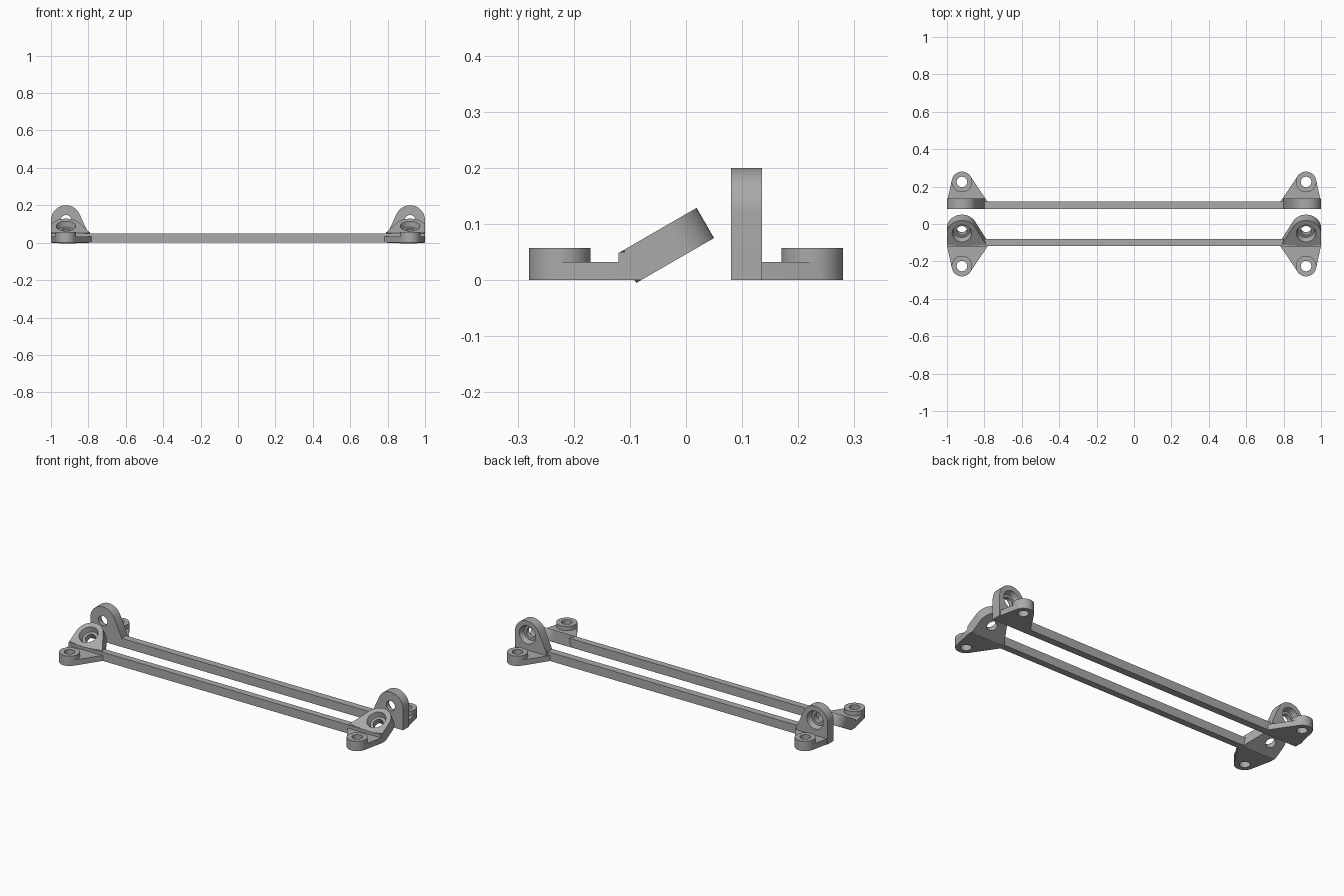
import bpy, bmesh
from math import cos, sin, pi, radians
from mathutils import Matrix, Vector

cube = bpy.data.objects.get("Cube")
if cube:
    bpy.data.objects.remove(cube, do_unlink=True)

grey = bpy.data.materials.new("plain grey")
grey.use_nodes = True
colour = (0.4, 0.4, 0.4, 1)
grey.diffuse_color = colour
grey.node_tree.nodes["Principled BSDF"].inputs["Base Color"].default_value = colour

END_X = 0.92      # x of every screw axis
HOLE = 0.028      # radius of every through hole


def ring(v, r, n, steps=64):
    return [(END_X + r * cos(2 * pi * i / steps), v + r * sin(2 * pi * i / steps), n)
            for i in range(steps)]


def hull(name, points, frame=Matrix()):
    """Convex solid around the points, placed by a frame."""
    bm = bmesh.new()
    for p in points:
        bm.verts.new(frame @ Vector(p))
    res = bmesh.ops.convex_hull(bm, input=bm.verts[:])
    loose = [v for v in bm.verts if not v.link_faces]
    bmesh.ops.delete(bm, geom=loose, context='VERTS')
    bmesh.ops.dissolve_limit(bm, angle_limit=radians(0.5),
                             verts=bm.verts[:], edges=bm.edges[:])
    bmesh.ops.recalc_face_normals(bm, faces=bm.faces[:])
    mesh = bpy.data.meshes.new(name)
    bm.to_mesh(mesh)
    bm.free()
    mesh.materials.append(grey)
    obj = bpy.data.objects.new(name, mesh)
    bpy.context.collection.objects.link(obj)
    return obj


def activate(obj):
    bpy.ops.object.select_all(action='DESELECT')
    obj.select_set(True)
    bpy.context.view_layer.objects.active = obj


def combine(obj, other, operation):
    mod = obj.modifiers.new("combine", 'BOOLEAN')
    mod.operation, mod.solver, mod.object = operation, 'EXACT', other
    activate(obj)
    bpy.ops.object.modifier_apply(modifier=mod.name)
    bpy.data.objects.remove(other, do_unlink=True)


def finish(obj):
    """Mirror to the other end and smooth the round walls."""
    mod = obj.modifiers.new("mirror", 'MIRROR')
    mod.use_mirror_merge = False
    activate(obj)
    bpy.ops.object.modifier_apply(modifier=mod.name)
    bpy.ops.object.shade_smooth_by_angle(angle=radians(30))


def prism(name, corners, circle, bottom, top, frame=Matrix()):
    points = []
    for n in (bottom, top):
        points += [(u, v, n) for u, v in corners]
        if circle:
            points += ring(*circle, n)
    return hull(name, points, frame)


def box(name, x0, x1, y0, y1, z1):
    return prism(name, [(x, y) for x in (x0, x1) for y in (y0, y1)], None, 0, z1)


def foot(name, side):
    """Flat tapered foot with a raised screw boss."""
    y = side * 0.225
    plate = prism(name, [(1, side * 0.115), (0.78, side * 0.115), (1, side * 0.1),
                         (0.78, side * 0.1)], (y, 0.055), 0, 0.032)
    boss = prism("boss", [], (y, 0.055), 0, 0.057)
    combine(plate, boss, 'UNION')
    combine(plate, prism("drill", [], (y, HOLE), -0.1, 0.2), 'DIFFERENCE')
    finish(plate)


def tab(name, corners, v, thick, frame, face, inward):
    """Rounded tab with a through hole and a tapered screw-head recess."""
    plate = prism(name, corners, (v, 0.08), 0, thick, frame)
    combine(plate, prism("drill", [], (v, HOLE), -0.1, 0.2, frame), 'DIFFERENCE')
    recess = hull("recess", ring(v, 0.054, face - inward * 0.006)
                  + ring(v, 0.042, face + inward * 0.03), frame)
    combine(plate, recess, 'DIFFERENCE')
    finish(plate)


# Long bars
box("front_bar", -1, 1, -0.118, -0.08, 0.05)
box("rear_bar", -1, 1, 0.08, 0.121, 0.05)

# Screw feet
foot("front_feet", -1)
foot("rear_feet", 1)

# Upright rear tabs, recessed from behind
tab("rear_tabs", [(1, 0), (0.8, 0), (0.8, 0.05)], 0.12, 0.055,
    Matrix.Translation((0, 0.135, 0)) @ Matrix.Rotation(radians(90), 4, 'X'), 0, 1)

# Sloping front tabs, recessed from above, and the blocks below them
tab("front_tabs", [(1, 0), (0.79, 0)], 0.07, 0.062,
    Matrix.Translation((0, -0.08, 0)) @ Matrix.Rotation(radians(30), 4, 'X'), 0.062, -1)
finish(box("tab_blocks", 0.79, 1, -0.12, -0.08, 0.049))
